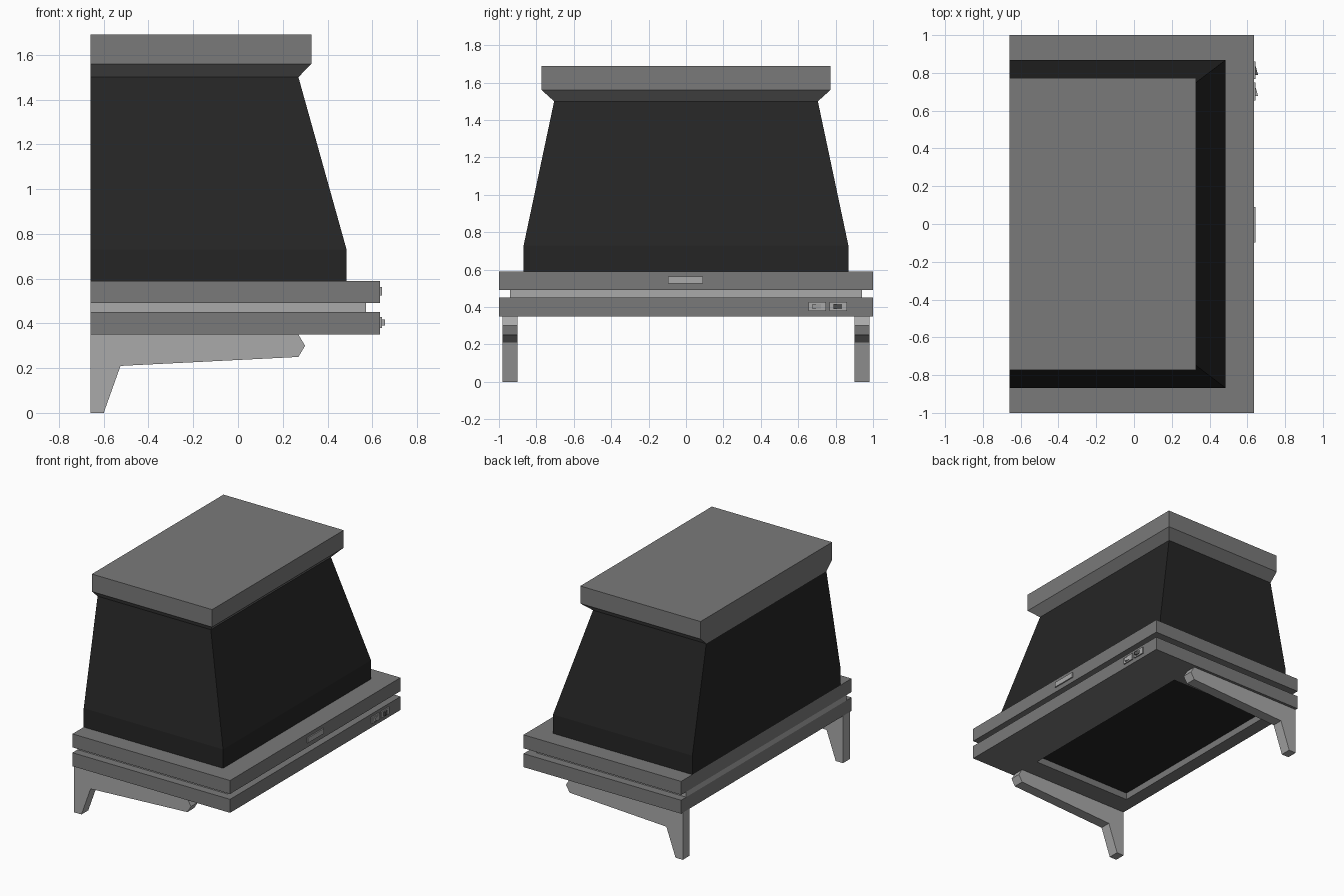
import bpy, bmesh

if "Cube" in bpy.data.objects:
    bpy.data.objects.remove(bpy.data.objects["Cube"])

BACK = -0.66  # everything is flush with the wall plane


def material(name, v):
    m = bpy.data.materials.new(name)
    m.diffuse_color = (v, v, v, 1)
    m.use_nodes = True
    m.node_tree.nodes["Principled BSDF"].inputs["Base Color"].default_value = m.diffuse_color
    return m


GREY = material("mid grey metal", 0.195)
LIGHT = material("light grey metal", 0.40)
BLACK = material("black enamel", 0.0185)
DARK = material("dark grey plastic", 0.09)


def finish(name, bm, *mats):
    bmesh.ops.recalc_face_normals(bm, faces=bm.faces)
    me = bpy.data.meshes.new(name)
    bm.to_mesh(me)
    bm.free()
    for m in mats:
        me.materials.append(m)
    ob = bpy.data.objects.new(name, me)
    bpy.context.collection.objects.link(ob)
    return ob


def loft(levels):
    """Stack of rectangles (front x, half width y, z), flat at the back."""
    bm = bmesh.new()
    rings = [[bm.verts.new(p) for p in ((BACK, -y, z), (x, -y, z), (x, y, z), (BACK, y, z))]
             for x, y, z in levels]
    for a, b in zip(rings, rings[1:]):
        for i in range(4):
            j = (i + 1) % 4
            bm.faces.new((a[i], a[j], b[j], b[i]))
    bm.faces.new(rings[0])
    bm.faces.new(rings[-1])
    bmesh.ops.recalc_face_normals(bm, faces=bm.faces)
    return bm


def extrude(name, outline, offset, mat):
    """Solid made by pushing a flat outline along an offset."""
    bm = bmesh.new()
    face = bm.faces.new([bm.verts.new(p) for p in outline])
    new = bmesh.ops.extrude_face_region(bm, geom=[face], use_keep_orig=True)["geom"]
    bmesh.ops.translate(bm, vec=offset, verts=[v for v in new if isinstance(v, bmesh.types.BMVert)])
    return finish(name, bm, mat)


# hood, cap and the upper two rim slabs
finish("hood_body", loft([(0.485, 0.868, 0.59), (0.485, 0.868, 0.73), (0.27, 0.705, 1.5)]), BLACK)
finish("top_cap", loft([(0.27, 0.705, 1.5), (0.328, 0.772, 1.56), (0.328, 0.772, 1.69)]), GREY)
finish("upper_rim", loft([(0.635, 1, 0.49), (0.635, 1, 0.59)]), GREY)
finish("rim_spacer", loft([(0.572, 0.94, 0.45), (0.572, 0.94, 0.49)]), LIGHT)

# lower rim with a recessed black filter in its underside
bm = loft([(0.635, 1, 0.35), (0.635, 1, 0.45)])
bm.faces.ensure_lookup_table()
under = min(bm.faces, key=lambda f: f.calc_center_median().z)
bmesh.ops.inset_region(bm, faces=[under], thickness=0.1)
for v in under.verts:
    v.co.x = 0.26 if v.co.x > 0 else -0.56
    v.co.y = 0.75 if v.co.y > 0 else -0.75
bmesh.ops.inset_region(bm, faces=[under], thickness=0.001)
for v in under.verts:
    v.co.z += 0.05
under.material_index = 1
finish("lower_rim", bm, GREY, BLACK)

# wall brackets on both sides
PROFILE = [(BACK, 0.35), (BACK, 0), (-0.6, 0), (-0.525, 0.21), (0.27, 0.25), (0.3, 0.3), (0.27, 0.35)]
for side, y in (("left", -0.98), ("right", 0.9)):
    extrude(side + "_bracket", [(x, y, z) for x, z in PROFILE], (0, 0.08, 0), LIGHT)


# front badge plate and two rocker switches
def plate(name, y0, y1, z0, z1):
    extrude(name, [(0.635, y0, z0), (0.635, y1, z0), (0.635, y1, z1), (0.635, y0, z1)],
            (0.009, 0, 0), LIGHT)


plate("front_plate", -0.097, 0.09, 0.525, 0.563)
for name, y, mat in (("light_switch", 0.655, LIGHT), ("fan_switch", 0.767, DARK)):
    plate(name + "_plate", y, y + 0.093, 0.38, 0.428)
    extrude(name + "_rocker", [(0.64, y + 0.022, 0.39), (0.657, y + 0.022, 0.39),
                               (0.645, y + 0.066, 0.39), (0.64, y + 0.066, 0.39)], (0, 0, 0.027), mat)
